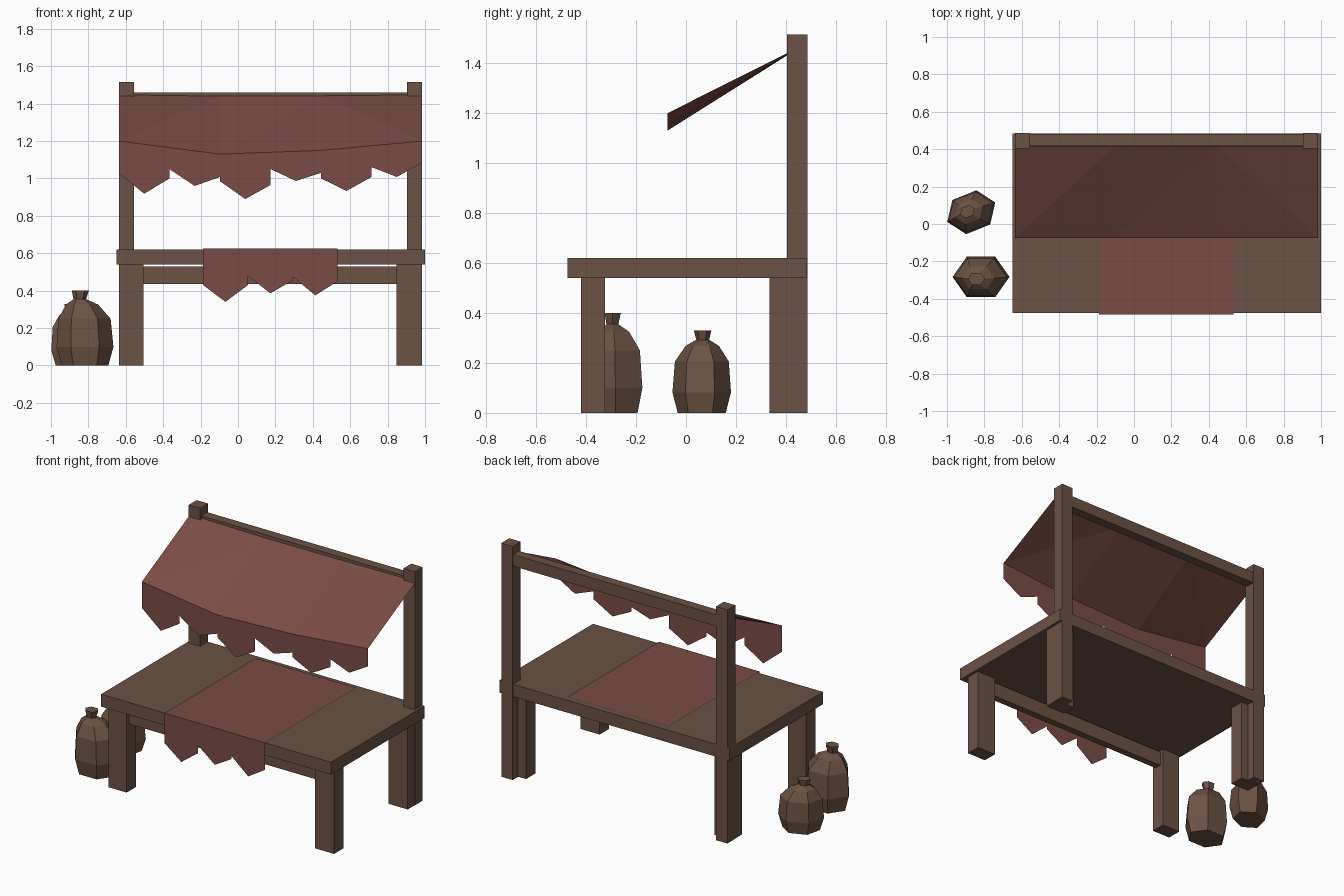
import bpy, bmesh, math
from mathutils import Matrix

cube = bpy.data.objects.get("Cube")
if cube:
    bpy.data.objects.remove(cube, do_unlink=True)


def material(name, rgb):
    m = bpy.data.materials.new(name)
    m.use_nodes = True
    m.diffuse_color = (*rgb, 1)
    m.node_tree.nodes["Principled BSDF"].inputs["Base Color"].default_value = (*rgb, 1)
    return m


WOOD = material("brown wood", (0.145, 0.085, 0.058))
CLOTH = material("dull red cloth", (0.195, 0.072, 0.059))
SACK = material("brown sackcloth", (0.15, 0.086, 0.057))


def finish(name, bm, mat):
    me = bpy.data.meshes.new(name)
    bm.to_mesh(me)
    bm.free()
    me.materials.append(mat)
    ob = bpy.data.objects.new(name, me)
    bpy.context.collection.objects.link(ob)
    return ob


def box(name, xs, ys, zs, mat=WOOD):
    bm = bmesh.new()
    bmesh.ops.create_cube(bm, size=1)
    for v in bm.verts:
        for i, (lo, hi) in enumerate((xs, ys, zs)):
            v.co[i] = hi if v.co[i] > 0 else lo
    return finish(name, bm, mat)


def face(bm, *points):
    bm.faces.new([bm.verts.new(p) for p in points])


def fringe(bm, x0, x1, y, tops, teeth):
    """Row of hanging pentagon teeth; each is (left z, tip z, right z)."""
    w = (x1 - x0) / len(teeth)
    for i, (left, tip, right) in enumerate(teeth):
        a, b = x0 + i * w, x0 + (i + 1) * w
        face(bm, (a, y, tops[i]), (a, y, left), ((a + b) / 2, y, tip),
             (b, y, right), (b, y, tops[i + 1]))


# Table
box("table_top", (-0.65, 1.0), (-0.475, 0.483), (0.54, 0.62))
box("front_rail", (-0.51, 0.85), (-0.395, -0.35), (0.435, 0.53))
for side, leg_x, post_x in (("right", (-0.635, -0.505), (-0.637, -0.555)),
                            ("left", (0.847, 0.983), (0.903, 0.985))):
    box(side + "_front_leg", leg_x, (-0.42, -0.325), (0, 0.54))
    box(side + "_back_leg", leg_x, (0.335, 0.43), (0, 0.54))
    box(side + "_post", post_x, (0.405, 0.486), (0, 1.515))
box("awning_rail", (-0.56, 0.91), (0.42, 0.481), (1.385, 1.46))

# Awning: three sagging panels, the outer ones folded along a diagonal
X = (-0.637, -0.1, 0.45, 0.985)
FRONT_Z = (1.2, 1.13, 1.15, 1.2)
BACK_Z = (1.447, 1.44, 1.442, 1.447)
bm = bmesh.new()
f = [bm.verts.new((x, -0.075, z)) for x, z in zip(X, FRONT_Z)]
b = [bm.verts.new((x, 0.418, z)) for x, z in zip(X, BACK_Z)]
for tri in ((f[0], f[1], b[1]), (f[0], b[1], b[0]), (f[1], f[2], b[2]),
            (f[1], b[2], b[1]), (f[2], f[3], b[2]), (f[3], b[3], b[2])):
    bm.faces.new(tri)
finish("awning", bm, CLOTH)

# Hanging edge of the awning, two teeth per panel
tops = []
for i in range(3):
    tops += [FRONT_Z[i], (FRONT_Z[i] + FRONT_Z[i + 1]) / 2]
tops.append(FRONT_Z[3])
bm = bmesh.new()
fringe(bm, X[0], X[3], -0.075, tops,
       [(1.03, 0.918, 1.0), (1.05, 0.96, 1.008), (0.985, 0.89, 0.965),
        (1.05, 0.987, 1.03), (1.0, 0.933, 1.008), (1.06, 1.008, 1.085)])
finish("awning_fringe", bm, CLOTH)

# Cloth laid over the table
bm = bmesh.new()
L, R, Y, Z = -0.187, 0.533, -0.485, 0.625
face(bm, (L, Y, Z), (R, Y, Z), (R, 0.45, Z), (L, 0.45, Z))
fringe(bm, L, R, Y, [Z] * 4,
       [(0.43, 0.34, 0.43), (0.48, 0.386, 0.455), (0.475, 0.375, 0.45)])
finish("table_cloth", bm, CLOTH)

# Sacks: stacked six-sided rings with a pinched neck
PROFILE = ((0, 0.82), (0.1, 1), (0.25, 0.92), (0.325, 0.57), (0.355, 0.22), (0.4, 0.3))


def sack(name, x, y, width, height, turn, lean):
    bm = bmesh.new()
    rings = []
    spin = Matrix.Rotation(turn, 3, "Z")
    for z, r in PROFILE:
        ring = []
        for i in range(6):
            a = i * math.pi / 3
            v = bm.verts.new((0.152 * r * math.cos(a), 0.125 * r * math.sin(a), 0))
            v.co = spin @ v.co
            shift = max(0, 1 - r) if z > 0.1 else 0
            v.co.x = x + v.co.x * width + lean[0] * shift
            v.co.y = y + v.co.y * width + lean[1] * shift
            v.co.z = z * height
            ring.append(v)
        rings.append(ring)
    for lo, hi in zip(rings, rings[1:]):
        for i in range(6):
            j = (i + 1) % 6
            bm.faces.new((lo[i], lo[j], hi[j], hi[i]))
    bm.faces.new(rings[0][::-1])
    bm.faces.new(rings[-1])
    finish(name, bm, SACK)


sack("large_sack", -0.818, -0.283, 1, 1, 0, (-0.036, -0.015))
sack("small_sack", -0.87, 0.063, 0.91, 0.825, math.radians(22), (-0.03, 0.005))
